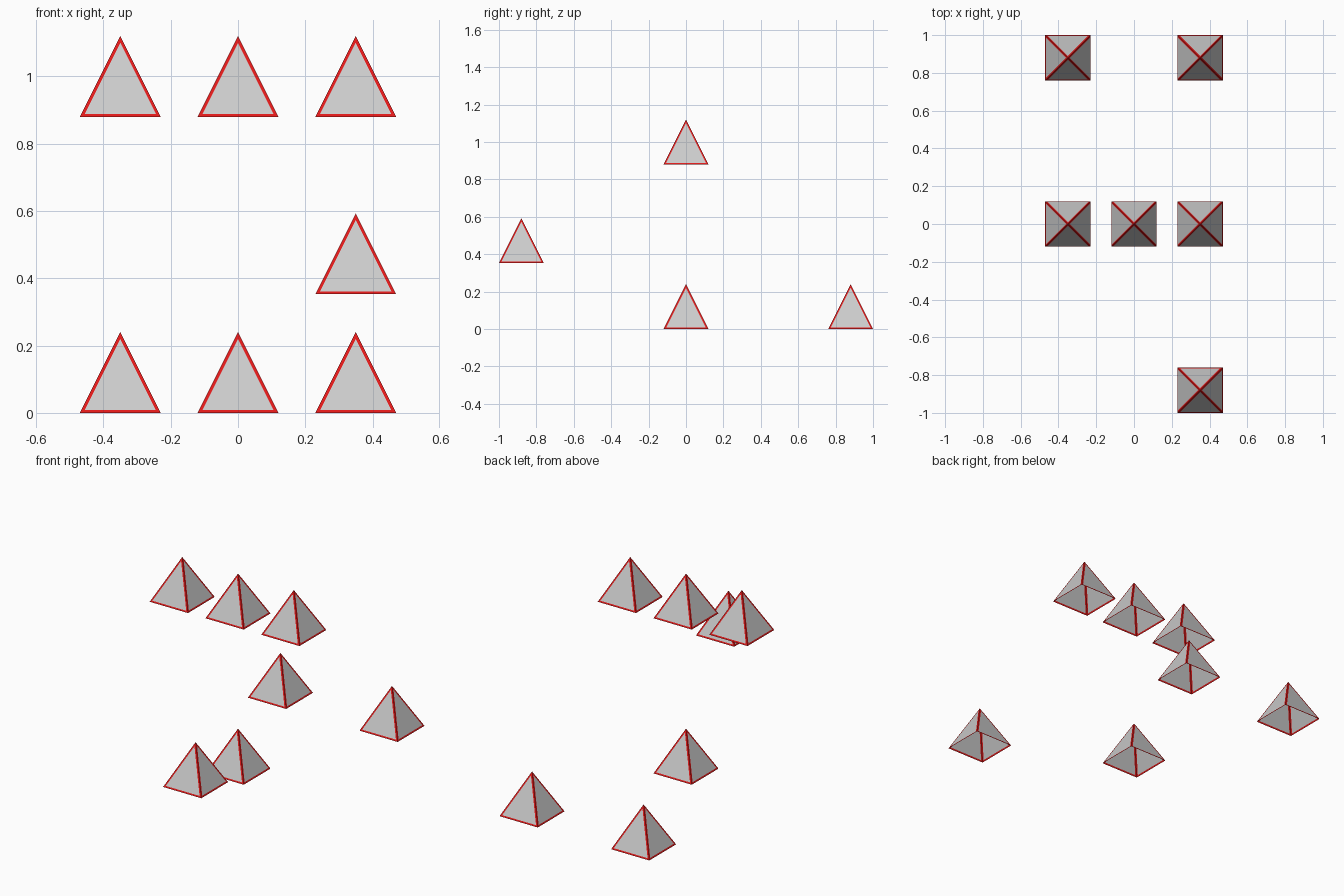
import bpy, bmesh

if "Cube" in bpy.data.objects:
    bpy.data.objects.remove(bpy.data.objects["Cube"])

HALF, HEIGHT, BORDER = 0.12, 0.24, 0.009

red = bpy.data.materials.new("red_border")
red.diffuse_color = (0.75, 0.01, 0.01, 1)
red.use_nodes = True
red.node_tree.nodes["Principled BSDF"].inputs["Base Color"].default_value = red.diffuse_color

# Open-bottomed pyramid whose four faces each carry a thin red border
bm = bmesh.new()
base = [bm.verts.new((x * HALF, y * HALF, 0)) for x, y in ((-1, -1), (1, -1), (1, 1), (-1, 1))]
apex = bm.verts.new((0, 0, HEIGHT))
sides = [bm.faces.new((base[i], base[(i + 1) % 4], apex)) for i in range(4)]
bm.normal_update()
rim = bmesh.ops.inset_individual(bm, faces=sides, thickness=BORDER, use_even_offset=True)
for f in rim["faces"]:
    f.material_index = 1
for f in sides:
    f.material_index = 0
mesh = bpy.data.meshes.new("pyramid")
bm.to_mesh(mesh)
bm.free()
mesh.materials.append(None)
mesh.materials.append(red)


def pyramid(name, x, y, z):
    ob = bpy.data.objects.new(name, mesh)
    ob.location = (x, y, z)
    bpy.context.collection.objects.link(ob)


# Upper row of three
for side, x in (("left", -0.35), ("middle", 0), ("right", 0.35)):
    pyramid("upper_pyramid_" + side, x, 0, 0.88)

# Back pair on the ground
for side, x in (("left", -0.35), ("right", 0.35)):
    pyramid("back_pyramid_" + side, x, 0.88, 0)

# Single centre and raised front pyramids
pyramid("centre_pyramid", 0, 0, 0)
pyramid("front_pyramid", 0.35, -0.88, 0.353)
